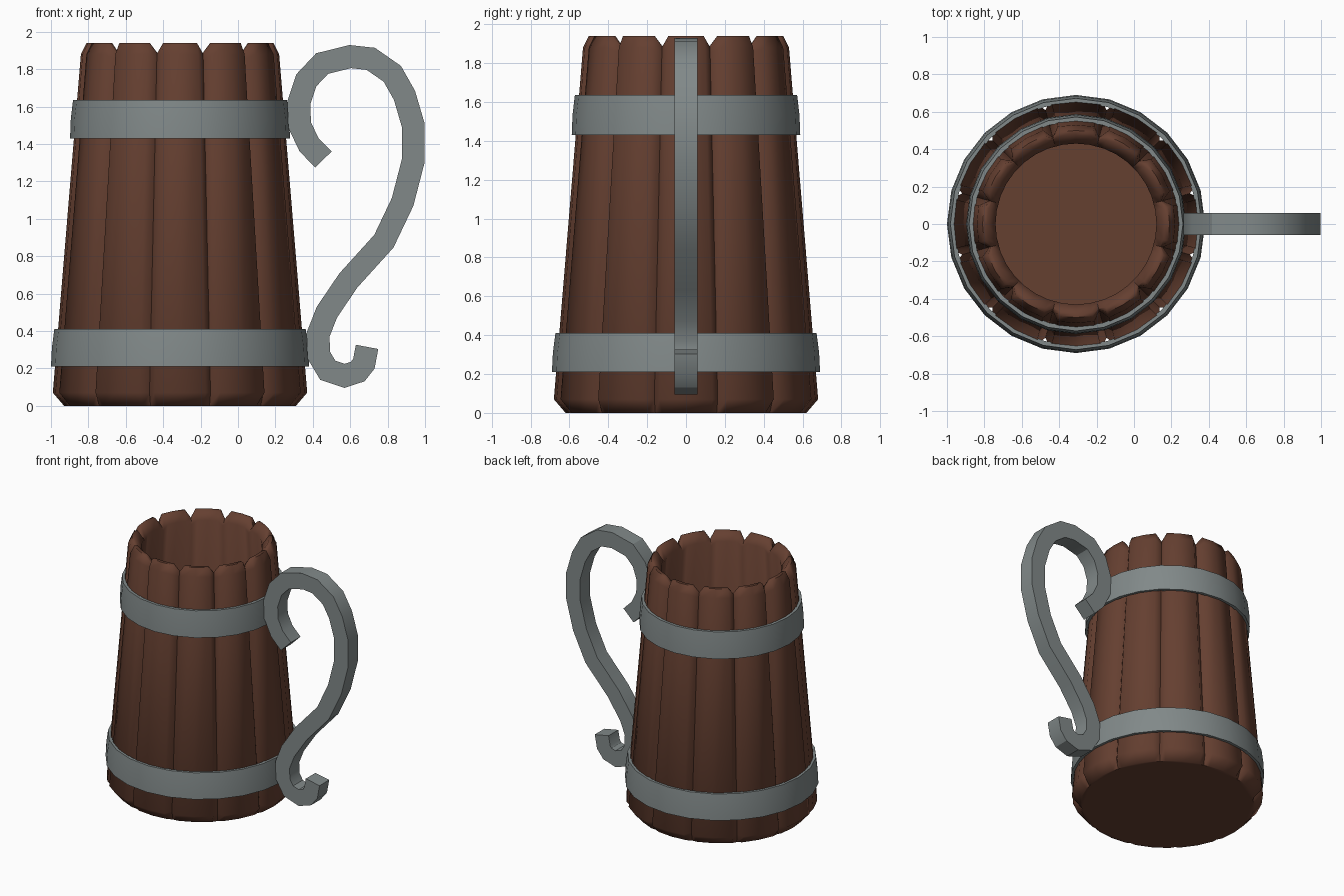
import bpy, bmesh, math
from mathutils import Vector

if "Cube" in bpy.data.objects:
    bpy.data.objects.remove(bpy.data.objects["Cube"])

CX = -0.31      # mug axis
STAVES = 12


def material(name, rgb):
    m = bpy.data.materials.new(name)
    m.diffuse_color = (*rgb, 1)
    m.use_nodes = True
    m.node_tree.nodes["Principled BSDF"].inputs["Base Color"].default_value = m.diffuse_color
    return m


wood = material("dark_wood", (0.13, 0.05, 0.03))
iron = material("grey_iron", (0.22, 0.25, 0.25))


def finish(name, bm, mat, angle):
    bmesh.ops.recalc_face_normals(bm, faces=bm.faces)
    me = bpy.data.meshes.new(name)
    bm.to_mesh(me)
    bm.free()
    me.materials.append(mat)
    ob = bpy.data.objects.new(name, me)
    bpy.context.collection.objects.link(ob)
    bpy.ops.object.select_all(action='DESELECT')
    ob.select_set(True)
    bpy.context.view_layer.objects.active = ob
    bpy.ops.object.shade_smooth_by_angle(angle=math.radians(angle))
    return ob


def bridge(bm, rows, close_path=False):
    """Skin a list of closed vertex loops."""
    count = len(rows)
    for i in range(count if close_path else count - 1):
        a, b = rows[i], rows[(i + 1) % count]
        for j in range(len(a)):
            k = (j + 1) % len(a)
            bm.faces.new((a[j], a[k], b[k], b[j]))


def ring_point(r, z, deg):
    t = math.radians(deg)
    return (CX + r * math.cos(t), r * math.sin(t), z)


# Staved body: the face profile and the sunken groove profile, bottom -> rim -> floor
face = [(.62, 0), (.68, .07), (.53, 1.88), (.50, 1.94), (.475, 1.94), (.43, 1.88), (.55, .10)]
groove = [(.61, 0), (.63, .07), (.48, 1.85), (.472, 1.885), (.465, 1.885), (.428, 1.85), (.55, .10)]
bm = bmesh.new()
rows = []
for f, g in zip(face, groove):
    bevel = math.degrees(0.04 / f[0])
    row = []
    for s in range(STAVES):
        mid = s * 360 / STAVES
        half = 180 / STAVES
        row.append(bm.verts.new(ring_point(*g, mid - half)))
        for off in (bevel - half, 0, half - bevel):
            row.append(bm.verts.new(ring_point(*f, mid + off)))
    rows.append(row)
bridge(bm, rows)
bm.faces.new(rows[0])     # underside
bm.faces.new(rows[-1])    # inner floor
finish("staved_body", bm, wood, 62)


# Iron hoops: thin tapered bands
def hoop(name, z0, r0, z1, r1, thick=0.024, sides=24):
    bm = bmesh.new()
    zm, rm = (z0 + z1) / 2, (r0 + r1) / 2 + 0.004
    prof = [(r0, z0), (rm, zm), (r1, z1), (r1 - thick, z1), (r0 - thick, z0)]
    rows = [[bm.verts.new(ring_point(r, z, i * 360 / sides)) for i in range(sides)]
            for r, z in prof]
    bridge(bm, rows, True)
    finish(name, bm, iron, 40)


hoop("lower_hoop", .21, .69, .41, .672)
hoop("upper_hoop", 1.43, .588, 1.635, .572)

# Scrolled handle: a square bar swept along an S curve in the xz plane
path = [(.457, 1.317), (.38, 1.395), (.33, 1.50), (.325, 1.62), (.365, 1.74), (.45, 1.83),
        (.60, 1.867), (.71, 1.855), (.825, 1.775), (.89, 1.66), (.937, 1.50), (.937, 1.31),
        (.88, 1.09), (.78, .88), (.59, .67), (.475, .50), (.428, .38), (.432, .27),
        (.48, .19), (.57, .16), (.64, .183), (.673, .225), (.69, .315)]
pts = [Vector(p) for p in path]
bm = bmesh.new()
rows = []
for i, p in enumerate(pts):
    d0 = (p - pts[max(i - 1, 0)]).normalized()
    d1 = (pts[min(i + 1, len(pts) - 1)] - p).normalized()
    d = (d0 + d1).normalized()
    miter = 1 if i in (0, len(pts) - 1) else 1 / max(d.dot(d1), .8)
    n = Vector((-d.y, d.x)) * 0.061 * miter
    rows.append([bm.verts.new((p.x + s * n.x, y, p.y + s * n.y))
                 for s, y in ((1, -.06), (1, .06), (-1, .06), (-1, -.06))])
bridge(bm, rows)
bm.faces.new(rows[0])
bm.faces.new(rows[-1])
finish("scroll_handle", bm, iron, 30)
